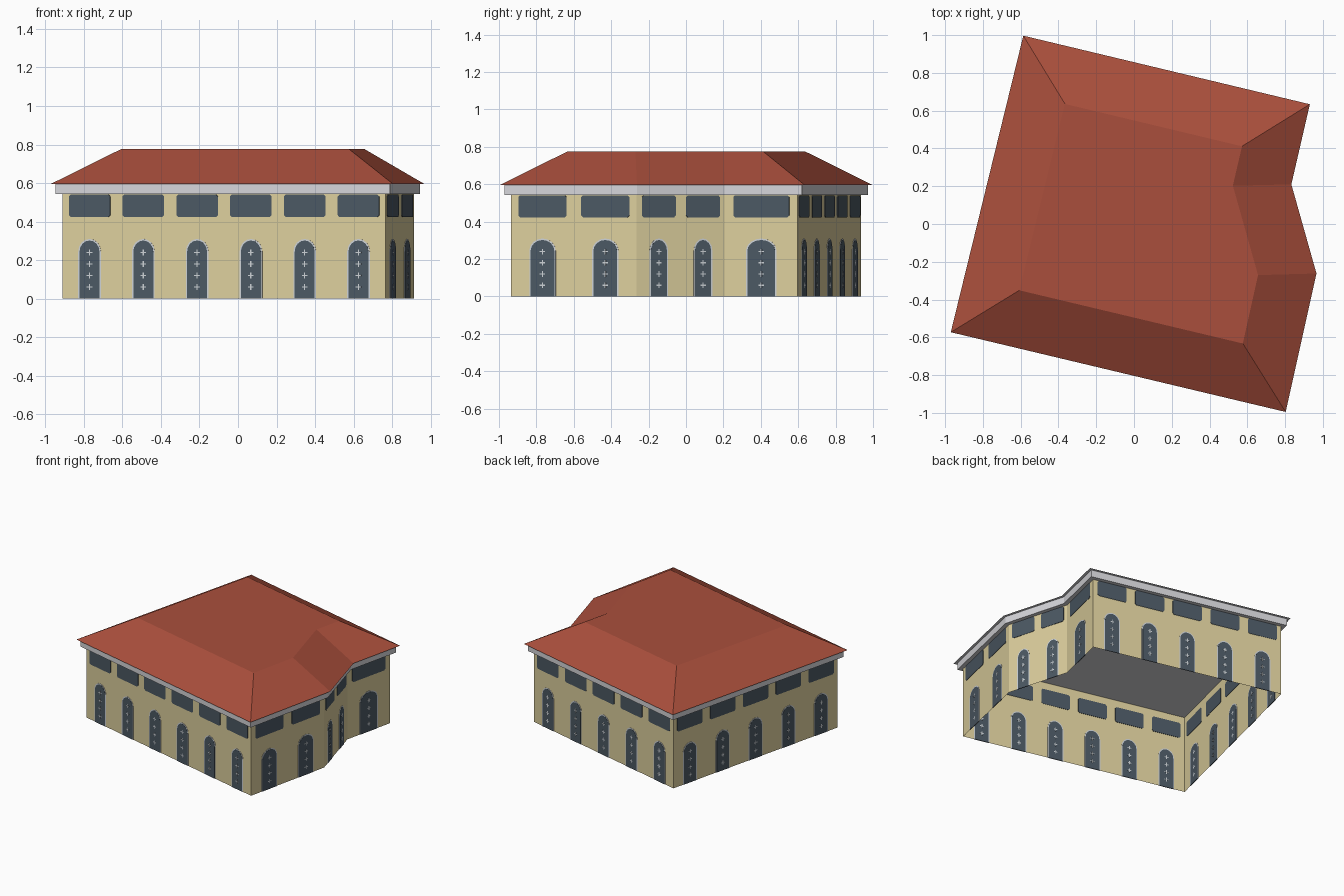
import bpy, bmesh, math
from mathutils import Vector

if "Cube" in bpy.data.objects:
    bpy.data.objects.remove(bpy.data.objects["Cube"])


def material(name, r, g, b):
    lin = [((c / 255 + 0.055) / 1.055) ** 2.4 for c in (r, g, b)]
    m = bpy.data.materials.new(name)
    m.diffuse_color = (*lin, 1)
    m.use_nodes = True
    m.node_tree.nodes["Principled BSDF"].inputs["Base Color"].default_value = m.diffuse_color
    return m


WALL = material("sand plaster", 220, 206, 156)
ROOF = material("terracotta red", 170, 79, 60)
TRIM = material("light grey", 213, 213, 217)
GLASS = material("slate blue glass", 75, 88, 99)
FRAME = material("pale window frame", 205, 210, 214)

# Eave outline, counter-clockwise from the front left corner
EAVE = [Vector(p) for p in ((-0.97, -0.573), (0.803, -0.995), (0.966, -0.262),
                            (0.833, 0.21), (0.931, 0.634), (-0.586, 0.997))]
EAVE_Z, TOP_Z, CORNICE_Z = 0.596, 0.776, 0.543
BAYS = [6, 2, 2, 1, 5, 5]


def inset(poly, d):
    """Move every edge of the outline inward by d, with mitred corners."""
    out = []
    for i, p in enumerate(poly):
        a = (p - poly[i - 1]).normalized()
        b = (poly[(i + 1) % len(poly)] - p).normalized()
        na, nb = Vector((-a.y, a.x)), Vector((-b.y, b.x))
        out.append(p + (na + nb) * d / (1 + na.dot(nb)))
    return out


def ring(bm, poly, z):
    return [bm.verts.new((p.x, p.y, z)) for p in poly]


def bridge(bm, lo, hi):
    n = len(lo)
    for i in range(n):
        j = (i + 1) % n
        bm.faces.new((lo[i], lo[j], hi[j], hi[i]))


def finish(bm, name, *mats):
    me = bpy.data.meshes.new(name)
    bm.to_mesh(me)
    bm.free()
    for m in mats:
        me.materials.append(m)
    ob = bpy.data.objects.new(name, me)
    bpy.context.collection.objects.link(ob)
    return ob


# Hipped roof with a flat top; the underside is the grey ceiling and eave
bm = bmesh.new()
low, high = ring(bm, EAVE, EAVE_Z), ring(bm, inset(EAVE, 0.30), TOP_Z)
bridge(bm, low, high)
bm.faces.new(high)
bm.faces.new(low[::-1]).material_index = 1
finish(bm, "hipped_roof", ROOF, TRIM)

# Cornice band under the eave
wall_line = inset(EAVE, 0.05)
bm = bmesh.new()
outer = inset(EAVE, 0.02)
inner_low, outer_low = ring(bm, wall_line, CORNICE_Z), ring(bm, outer, CORNICE_Z)
bridge(bm, inner_low, outer_low)
bridge(bm, outer_low, ring(bm, outer, EAVE_Z))
bmesh.ops.recalc_face_normals(bm, faces=bm.faces)
finish(bm, "cornice", TRIM)

# Thin outer walls, open below
bm = bmesh.new()
bridge(bm, ring(bm, wall_line, 0), ring(bm, wall_line, EAVE_Z))
finish(bm, "walls", WALL)


def plate(bm, outline, centre, along, t):
    """Thin plate straddling the wall, so it shows inside and outside."""
    out = Vector((along.y, -along.x))
    layers = []
    for s in (-t / 2, t / 2):
        layers.append([bm.verts.new((*(centre + along * u + out * s), z))
                       for u, z in outline])
    bridge(bm, *layers)
    bm.faces.new(layers[0][::-1])
    bm.faces.new(layers[1])


def arch(w, top, spring):
    """Arched opening standing on the ground."""
    arc = [(w / 2 * math.cos(k * math.pi / 8),
            spring + (top - spring) * math.sin(k * math.pi / 8)) for k in range(9)]
    return [(-w / 2, 0.0), (w / 2, 0.0)] + arc


def box(w, z0, z1):
    return [(-w / 2, z0), (w / 2, z0), (w / 2, z1), (-w / 2, z1)]


def chamfered(w, z0, z1, c):
    h = w / 2
    return [(-h + c, z0), (h - c, z0), (h, z0 + c), (h, z1 - c),
            (h - c, z1), (-h + c, z1), (-h, z1 - c), (-h, z0 + c)]


# Windows: equal bays on every wall, an arched one below and a wide one above
frames, arches, uppers, bars = (bmesh.new() for _ in range(4))
for i, count in enumerate(BAYS):
    a, b = wall_line[i], wall_line[(i + 1) % 6]
    along = (b - a).normalized()
    bay = (b - a).length / count
    for k in range(count):
        c = a + along * bay * (k + 0.5)
        w = bay * 0.42
        plate(frames, arch(w, 0.31, 0.245), c, along, 0.004)
        plate(arches, arch(w - 0.014, 0.302, 0.243), c, along, 0.006)
        plate(uppers, chamfered(bay * 0.77, 0.423, 0.541, 0.01), c, along, 0.006)
        # small glazing bar crosses
        for z in (0.06, 0.12, 0.18, 0.24):
            plate(bars, box(0.03, z - 0.003, z + 0.003), c, along, 0.008)
            plate(bars, box(0.006, z - 0.015, z + 0.015), c, along, 0.009)

finish(frames, "arched_window_frames", FRAME)
finish(arches, "arched_window_glass", GLASS)
finish(uppers, "upper_windows", GLASS)
finish(bars, "glazing_bars", FRAME)
